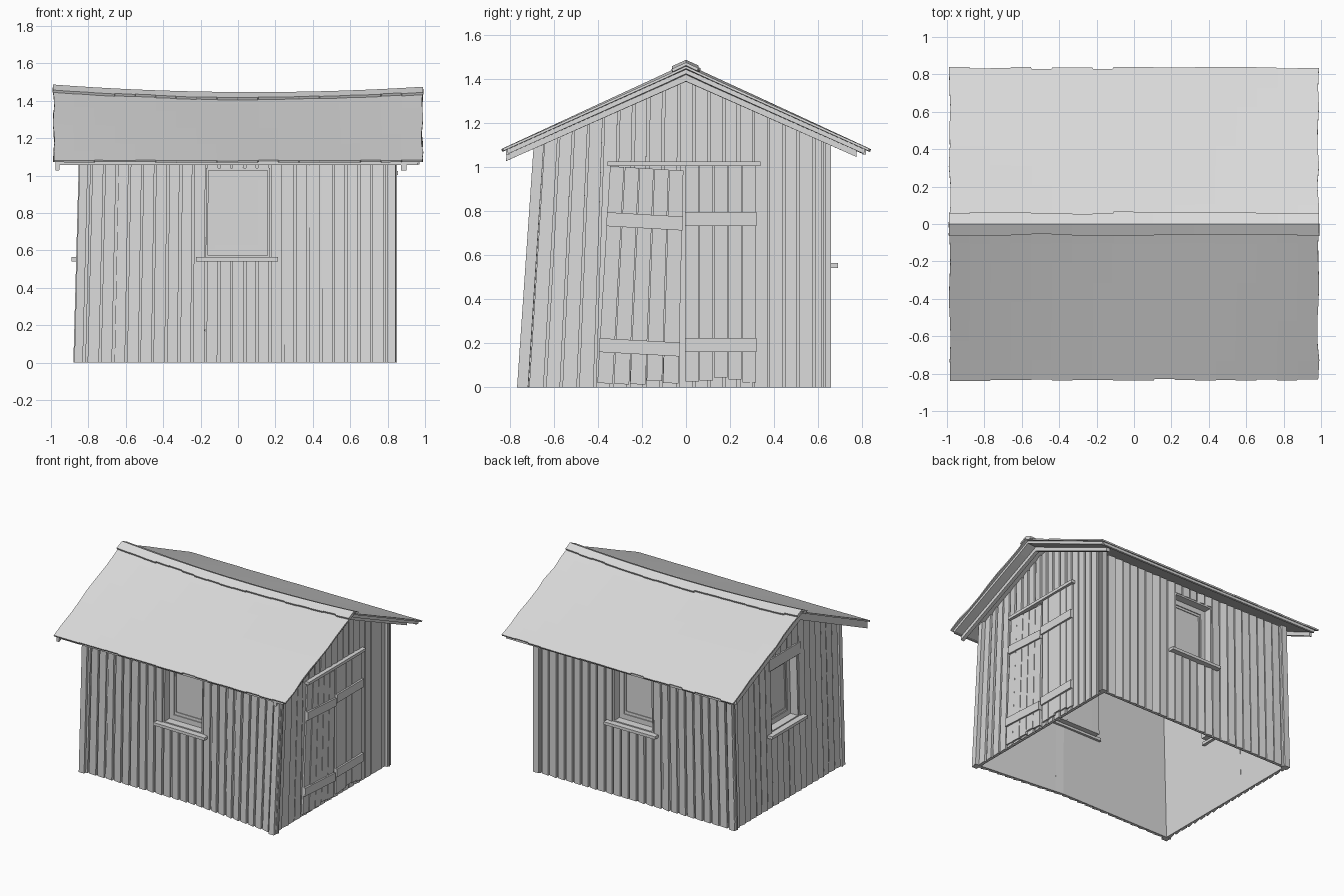
import bpy, bmesh, random
from mathutils import Vector

random.seed(4)
cube = bpy.data.objects.get("Cube")
if cube:
    bpy.data.objects.remove(cube, do_unlink=True)

grey = bpy.data.materials.new("weathered grey")
grey.use_nodes = True
COLOUR = (0.7, 0.7, 0.7, 1)
grey.diffuse_color = COLOUR
grey.node_tree.nodes["Principled BSDF"].inputs["Base Color"].default_value = COLOUR

PITCH = 0.457       # roof slope
BOARD = 0.068       # board spacing
HALF = BOARD * 2.5  # half window width
SILL, HEAD = 0.56, 1.04


def clamp(v):
    return max(0.0, min(1.0, v))


def warp(p):
    """Old-building lean: flared feet and a sagging ridge."""
    foot = 1 - clamp(p.z / 1.05)
    high = clamp((p.z - 1.05) / 0.4)
    x, y, z = p
    if y < 0:
        y += 0.075 * foot * y * clamp((x - 0.1) / 0.7) / 0.67
    if x < 0:
        x += 0.03 * foot * x / 0.84
    z -= high * (0.035 * (1 - min(1, x * x)) + 0.006 * x)
    return Vector((x, y, z))


def finish(name, bm, closed=True):
    for v in bm.verts:
        v.co = warp(v.co)
    if closed:
        bmesh.ops.recalc_face_normals(bm, faces=bm.faces)
    mesh = bpy.data.meshes.new(name)
    bm.to_mesh(mesh)
    bm.free()
    mesh.materials.append(grey)
    obj = bpy.data.objects.new(name, mesh)
    bpy.context.collection.objects.link(obj)
    return obj


def prism(bm, low, high):
    """Solid joining two matching outlines."""
    a = [bm.verts.new(p) for p in low]
    b = [bm.verts.new(p) for p in high]
    bm.faces.new(a)
    bm.faces.new(b)
    for i in range(len(a)):
        j = (i + 1) % len(a)
        bm.faces.new((a[i], a[j], b[j], b[i]))


def plain(u, d, z):
    return (u, d, z)


def block(bm, place, u, d, z, top=None, tilt=0):
    """Box in wall space: u along, d outward, z up; top(u) may slope it."""
    def ring(level):
        corners = ((u[0], d[0]), (u[1], d[0]), (u[1], d[1] + tilt), (u[0], d[1] - tilt))
        return [place(s, t, level(s)) for s, t in corners]
    prism(bm, ring(lambda s: z[0]), ring(top or (lambda s: z[1])))


# wall name -> (placement, boards each side of centre, gable?, window?)
WALLS = {
    "front": (lambda u, d, z: (u, -0.645 - d, z), 12, False, True),
    "back": (lambda u, d, z: (-u, 0.625 + d, z), 12, False, True),
    "right": (lambda u, d, z: (0.80 + d, u, z), 9, True, False),
    "left": (lambda u, d, z: (-0.81 - d, -u, z), 9, True, True),
}


def build_wall(name, place, count, gable, window):
    bm = bmesh.new()
    top = (lambda u: 1.43 - PITCH * abs(u)) if gable else (lambda u: 1.12)
    for k in range(-count, count + 1):
        c = k * BOARD
        parts = [(0, None)]
        if window and abs(k) <= 2:
            parts = [(0, SILL), (HEAD, None)]
        tilt = random.uniform(0.001, 0.006)
        gap = random.uniform(0.005, 0.009)
        for z0, z1 in parts:
            roofline = None if z1 else top
            # backing strip, then the weatherboard on top of it
            block(bm, place, (c - BOARD / 2, c + BOARD / 2), (0, 0.01), (z0, z1), roofline)
            block(bm, place, (c - BOARD / 2 + gap, c + BOARD / 2 - gap * 0.7),
                  (0.002, 0.024), (z0, z1), roofline, tilt)
    finish(name + "_wall", bm)


def build_window(name, place):
    bm = bmesh.new()
    t = 0.012
    # deep lining, then inner sash
    for w, d, low, high in ((t, (-0.06, 0.02), SILL, HEAD),
                            (0.05, (-0.06, -0.04), SILL, HEAD),
                            (0.062, (-0.06, -0.047), SILL + 0.01, HEAD - 0.005)):
        for s in (-1, 1):
            block(bm, place, sorted((s * HALF, s * (HALF - w))), d, (low, high))
        block(bm, place, (-HALF, HALF), d, (low, low + w))
        block(bm, place, (-HALF, HALF), d, (high - w, high))
    finish(name + "_window_frame", bm)
    bm = bmesh.new()
    block(bm, place, (-HALF, HALF), (-0.06, -0.053), (SILL, HEAD))
    finish(name + "_window_pane", bm)
    bm = bmesh.new()
    block(bm, place, (-0.22, 0.215), (-0.02, 0.065), (SILL - 0.018, SILL + 0.004))
    finish(name + "_window_sill", bm)


for name, (place, count, gable, window) in WALLS.items():
    build_wall(name, place, count, gable, window)
    if window:
        build_window(name, place)

# board over the gable window
bm = bmesh.new()
block(bm, WALLS["left"][0], (-0.19, 0.19), (0.02, 0.034), (HEAD, HEAD + 0.09))
finish("left_window_header", bm)

# corner posts
for side, x in (("left", -0.823), ("right", 0.82)):
    for end, y in (("front", -0.668), ("back", 0.637)):
        bm = bmesh.new()
        block(bm, plain, (x - 0.022, x + 0.022), (y - 0.022, y + 0.022), (0, 1.13))
        finish(f"{end}_{side}_post", bm)

# double door: five planks and two rails per leaf, one leaf dropped
gable_place = WALLS["right"][0]
for name, start, width, drop in (("front_door_leaf", -0.345, 0.335, 0.02),
                                 ("back_door_leaf", -0.005, 0.325, 0)):
    def place(u, d, z, start=start, drop=drop):
        return gable_place(u - drop * (1 - z), d, z - drop * (u - start) / 0.335)
    bm = bmesh.new()
    step = width / 5
    for i in range(5):
        u = start + i * step
        block(bm, place, (u + 0.002, u + step - 0.002),
              (0.01, 0.034 + random.uniform(0, 0.004)),
              (random.uniform(0.02, 0.05), 1.004))
    for z in (0.16, 0.732):
        block(bm, place, (start, start + width), (0.02, 0.05), (z, z + 0.063))
    finish(name, bm)
bm = bmesh.new()
block(bm, gable_place, (-0.355, 0.338), (0.01, 0.055), (1.004, 1.026))
finish("door_lintel", bm)


def roof_sheet(name, reach, ridge, half, thick, ragged, columns=18, rows=8):
    """Folded sheet over the ridge with stepped, uneven edges."""
    bm = bmesh.new()
    grid = []
    ends = [[random.uniform(-ragged, ragged) for _ in range(2 * rows + 1)] for _ in "ab"]
    for i in range(columns):
        wear = [random.uniform(-ragged, ragged) for _ in "ab"]
        for edge in (0, 1):
            x = -half + 2 * half * (i + edge * 0.96) / columns
            line = []
            for j in range(-rows, rows + 1):
                y = reach * j / rows
                if abs(j) == rows:
                    y += wear[j > 0]
                px = x
                if i == 0 and edge == 0:
                    px += ends[0][j + rows]
                if i == columns - 1 and edge:
                    px = half + ends[1][j + rows]
                line.append(bm.verts.new((px, y, ridge - PITCH * abs(y))))
            grid.append(line)
    for a, b in zip(grid, grid[1:]):
        for j in range(2 * rows):
            bm.faces.new((a[j], b[j], b[j + 1], a[j + 1]))
    obj = finish(name, bm, closed=False)
    mod = obj.modifiers.new("thickness", "SOLIDIFY")
    mod.thickness = thick
    mod.offset = -1


roof_sheet("roof_covering", 0.835, 1.465, 0.985, 0.011, 0.006)
roof_sheet("roof_boarding", 0.815, 1.452, 0.97, 0.02, 0.0)
roof_sheet("ridge_cap", 0.06, 1.482, 0.985, 0.014, 0.006, rows=1)

# bargeboards along both gables, fascias along both eaves
for end, x0, x1 in (("left", -0.975, -0.955), ("right", 0.872, 0.9)):
    for side, reach in (("front", -0.815), ("back", 0.775)):
        bm = bmesh.new()
        def outline(x):
            return [(x, y, 1.452 - h - PITCH * abs(y))
                    for y, h in ((0, 0), (reach, 0), (reach, 0.052), (0, 0.052))]
        prism(bm, outline(x0), outline(x1))
        finish(f"{side}_{end}_bargeboard", bm)
for side, y in (("front", -0.81), ("back", 0.81)):
    bm = bmesh.new()
    block(bm, plain, (-0.96, 0.96), (y - 0.008, y + 0.008), (1.057, 1.078))
    finish(side + "_fascia", bm)
